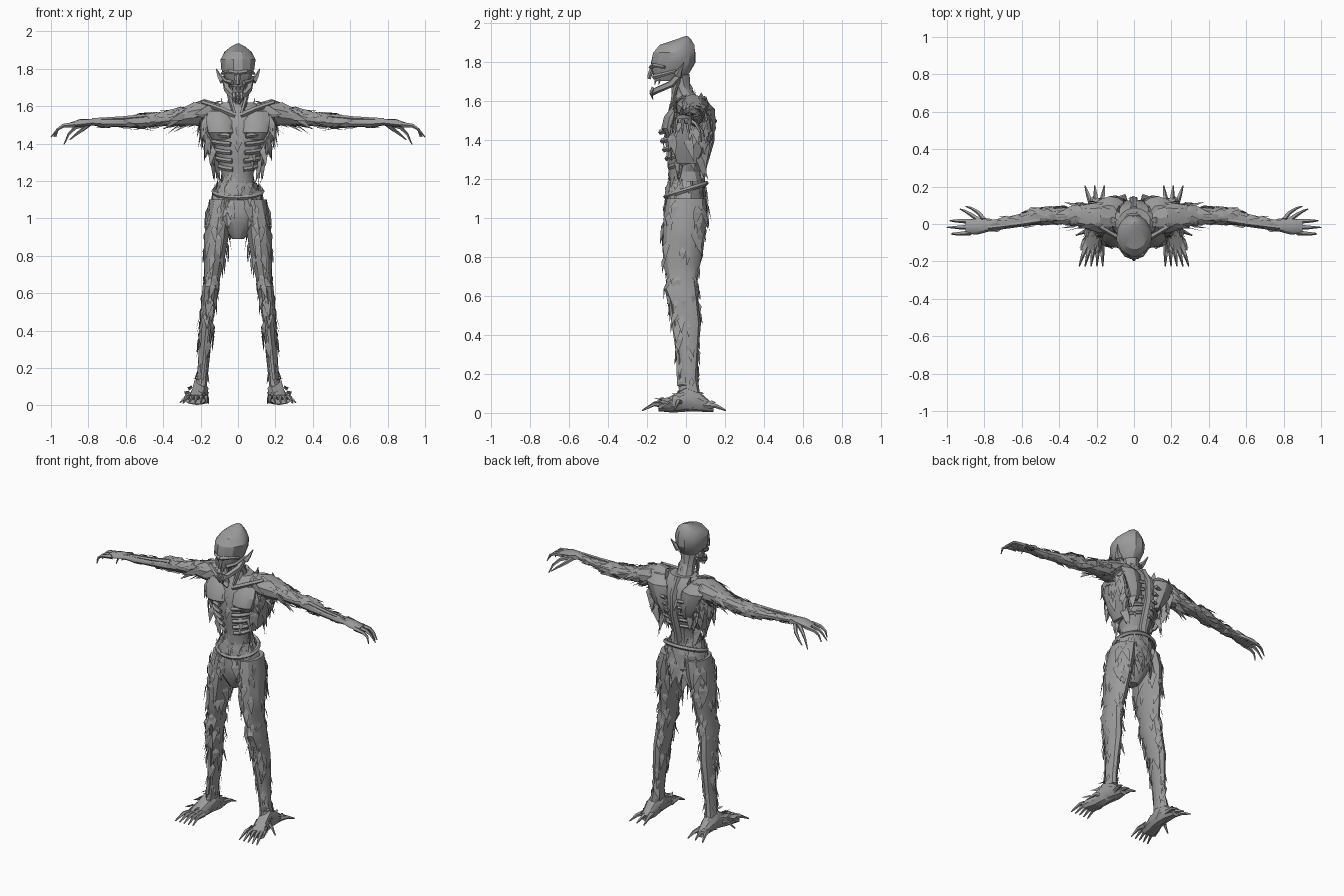
import bpy, bmesh, math, random
from mathutils import Vector

random.seed(7)
cube = bpy.data.objects.get("Cube")
if cube:
    bpy.data.objects.remove(cube)

X, Y, Z = Vector((1, 0, 0)), Vector((0, 1, 0)), Vector((0, 0, 1))
skin = bpy.data.materials.new("grey skin")
skin.use_nodes = True
GREY = (0.33, 0.33, 0.33, 1)
skin.diffuse_color = GREY
skin.node_tree.nodes["Principled BSDF"].inputs["Base Color"].default_value = GREY


def finish(name, bm, mirror, smooth=True):
    """Turn a bmesh into an object, optionally mirrored left to right."""
    bmesh.ops.recalc_face_normals(bm, faces=bm.faces)
    mesh = bpy.data.meshes.new(name)
    bm.to_mesh(mesh)
    bm.free()
    mesh.materials.append(skin)
    obj = bpy.data.objects.new(name, mesh)
    bpy.context.collection.objects.link(obj)
    if mirror:
        obj.modifiers.new("mirror", "MIRROR").use_mirror_merge = False
    if smooth:
        bpy.ops.object.select_all(action="DESELECT")
        obj.select_set(True)
        bpy.context.view_layer.objects.active = obj
        bpy.ops.object.shade_smooth_by_angle(angle=math.radians(28))
    return obj


def skin_rings(bm, loops):
    """Bridge equal loops of points with quads and close both ends."""
    rings = [[bm.verts.new(p) for p in loop] for loop in loops]
    n = len(rings[0])
    for low, high in zip(rings, rings[1:]):
        for i in range(n):
            j = (i + 1) % n
            bm.faces.new((low[i], low[j], high[j], high[i]))
    bm.faces.new(rings[0])
    bm.faces.new(rings[-1])


def loft(name, rings, u=X, v=Y, sides=10, rough=0.005, mirror=False):
    """Body part through oval rings: centre, half width on u and on v."""
    bm = bmesh.new()
    loops = []
    for x, y, z, a, b in rings:
        loop = []
        for i in range(sides):
            t = math.tau * (i + 0.5) / sides
            k = random.uniform(-rough, rough)
            loop.append(Vector((x, y, z)) + u * (a + k) * math.cos(t) + v * (b + k) * math.sin(t))
        loops.append(loop)
    skin_rings(bm, loops)
    return finish(name, bm, mirror)


def strands(name, paths, radius, tip=0.2, sides=5, mirror=False):
    """Round strands along paths, narrowing toward the tip."""
    bm = bmesh.new()
    for path in paths:
        pts = [Vector(p) for p in path]
        ref = Y if abs((pts[-1] - pts[0]).normalized().z) > 0.8 else Z
        loops = []
        for i, p in enumerate(pts):
            d = pts[min(i + 1, len(pts) - 1)] - pts[max(i - 1, 0)]
            u = d.cross(ref).normalized()
            v = d.cross(u).normalized()
            r = radius * (1 + (tip - 1) * i / (len(pts) - 1))
            angles = [math.tau * k / sides for k in range(sides)]
            loops.append([p + (u * math.cos(t) + v * math.sin(t)) * r for t in angles])
        skin_rings(bm, loops)
    return finish(name, bm, mirror)


def tatters(name, rings, count, size, drop=-Z, u=X, v=Y, mirror=False, flare=0.35):
    """Scatter torn pointed flakes over the surface of a loft."""
    bm = bmesh.new()
    drop = Vector(drop).normalized()
    for _ in range(count):
        i = random.randrange(len(rings) - 1)
        f = random.random()
        x, y, z, a, b = [p + (q - p) * f for p, q in zip(rings[i], rings[i + 1])]
        t = random.uniform(0, math.tau)
        out = u * math.cos(t) + v * math.sin(t)
        side = (v * b * math.cos(t) - u * a * math.sin(t)).normalized()
        at = Vector((x, y, z)) + u * a * math.cos(t) + v * b * math.sin(t)
        size_now = size * random.uniform(0.5, 1.3)
        lift = out * size_now * 0.12
        left = at - side * size_now * 0.28 + lift
        right = at + side * size_now * 0.28 + lift * random.random()
        top = at - drop * size_now * 0.5 - lift * 0.5
        point = at + drop * size_now + out * size_now * random.uniform(0, flare)
        point += side * size_now * random.uniform(-0.3, 0.3)
        q = [bm.verts.new(p) for p in (left, right, top, point)]
        for a1, b1, c1 in ((0, 1, 2), (0, 1, 3), (1, 2, 3), (0, 2, 3)):
            bm.faces.new((q[a1], q[b1], q[c1]))
    return finish(name, bm, mirror, smooth=False)


# Head: peaked skull, brow, cheeks, nose, jaw and ears
skull = [(0, -.09, 1.705, .045, .075), (0, -.075, 1.75, .072, .1), (0, -.066, 1.8, .092, .117),
         (0, -.06, 1.85, .095, .112), (0, -.047, 1.89, .074, .09), (0, -.01, 1.92, .035, .035),
         (0, 0, 1.935, .006, .006)]
loft("skull", skull, sides=12, rough=.003)
strands("brow", [[(0, -.178, 1.775), (.045, -.165, 1.785), (.085, -.11, 1.775)]], .014, .6, mirror=True)
strands("cheekbone", [[(.03, -.165, 1.725), (.065, -.125, 1.735), (.08, -.05, 1.755)]], .014, .6, mirror=True)
strands("nose", [[(0, -.17, 1.775), (0, -.185, 1.74), (0, -.19, 1.715)]], .014, .7)
strands("jaw", [[(.066, -.035, 1.735), (.058, -.075, 1.69), (.032, -.145, 1.66), (0, -.175, 1.645)]],
        .019, .9, mirror=True)
strands("chin_shreds", [[(x, -.165, 1.67), (x, -.18, 1.64), (x / 2, -.17, 1.61)] for x in (-.02, 0, .02)], .013)
strands("teeth", [[(x, -.165 + abs(x), 1.715), (x, -.17 + abs(x), 1.685)] for x in (-.03, -.01, .01, .03)], .008)
strands("ear", [[(.08, -.04, 1.735), (.1, -.03, 1.76), (.117, -.01, 1.8)]], .022, .1, mirror=True)

# Neck with cords
neck = [(0, .02, 1.56, .085, .07), (0, .005, 1.62, .055, .055), (0, -.025, 1.68, .046, .05), (0, -.04, 1.74, .05, .055)]
loft("neck", neck)
strands("neck_cord", [[(.055, -.04, 1.71), (.045, -.06, 1.65), (.02, -.075, 1.565)]], .013, .8, mirror=True)
tatters("neck_tatters", neck[:3], 26, .045)

# Torso: hollow belly, rib cage, chest and back
torso = [(0, 0, 1.15, .1, .09), (0, -.005, 1.24, .085, .082), (0, 0, 1.32, .115, .1), (0, .01, 1.42, .15, .122),
         (0, .015, 1.5, .165, .118), (0, .02, 1.57, .16, .095), (0, .02, 1.62, .085, .065)]
loft("torso", torso, sides=14)
loft("chest_muscle", [(.085, -.07, 1.42, .05, .03), (.09, -.085, 1.46, .075, .042),
                      (.095, -.07, 1.52, .08, .045), (.1, -.035, 1.575, .06, .03)], mirror=True)
strands("collar_bone", [[(.015, -.075, 1.55), (.09, -.07, 1.585), (.19, -.01, 1.62)]], .016, .8, mirror=True)
arcs = []
for z, w in ((1.29, .108), (1.335, .127), (1.38, .142), (1.425, .155), (1.47, .165)):
    turn = [math.radians(d) for d in range(-75, 90, 15)]
    arcs.append([(w * math.cos(t), .01 + w * .88 * math.sin(t), z + .03 * math.sin(t)) for t in turn])
strands("ribs", arcs, .014, .8, mirror=True)
strands("spine", [[(0, .07, 1.16), (0, .08, 1.25), (0, .125, 1.4), (0, .13, 1.52), (0, .08, 1.62)]], .025, .8)
blade = [(.085, .1, 1.38, .02, .02), (.1, .115, 1.46, .055, .035), (.13, .11, 1.56, .075, .035), (.14, .07, 1.61, .05, .03)]
loft("shoulder_blade", blade, mirror=True)
tatters("back_tatters", blade, 22, .07, mirror=True)
flank = [(.175, .03, 1.53, .03, .085), (.165, .025, 1.45, .03, .1), (.14, .015, 1.36, .025, .085), (.12, .01, 1.28, .012, .05)]
loft("flank", flank, mirror=True)
tatters("flank_tatters", flank, 55, .075, mirror=True)
tatters("torso_tatters", torso[2:5], 30, .055)
tatters("waist_tatters", torso[:2], 18, .045)

# Hips, drooping belt and torn loincloth
hips = [(0, 0, 1.19, .1, .088), (0, 0, 1.12, .135, .098), (0, 0, 1.04, .145, .11),
        (0, -.01, .97, .1, .09), (0, -.02, .89, .03, .04)]
loft("hips", hips, sides=12)
turn = [math.tau * i / 20 for i in range(21)]
strands("belt", [[(.13 * math.sin(t), -.104 * math.cos(t), 1.145 - .035 * math.cos(t)) for t in turn]], .013, 1)
tatters("hip_tatters", hips[:4], 75, .085)
tatters("belt_tatters", hips[:2], 24, .04, drop=Z)

# Legs
leg = [(.085, 0, 1.1, .07, .1), (.105, -.005, 1, .07, .112), (.117, -.015, .88, .063, .105),
       (.13, -.02, .76, .053, .092), (.14, -.02, .68, .042, .075), (.147, -.025, .635, .046, .088),
       (.155, -.01, .57, .04, .075), (.165, .005, .46, .038, .068), (.178, .012, .3, .032, .052),
       (.188, .012, .18, .029, .045), (.2, .015, .08, .036, .058)]
loft("leg", leg, mirror=True)
tatters("thigh_tatters", leg[:4], 38, .075, mirror=True, flare=.25)
tatters("knee_tatters", leg[3:7], 24, .05, mirror=True)
tatters("calf_tatters", leg[6:9], 30, .065, mirror=True, flare=.5)
tatters("ankle_tatters", leg[8:], 20, .045, mirror=True)
strands("shin_bone", [[(.15, -.09, .62), (.163, -.058, .45), (.18, -.035, .28), (.195, -.035, .14)]], .016, .8, mirror=True)

# Feet with splayed toes in front and claws behind
foot = [(.2, .14, .025, .025, .02), (.2, .07, .055, .042, .05), (.205, 0, .07, .045, .065),
        (.215, -.07, .045, .05, .042), (.23, -.14, .03, .055, .024)]
loft("foot", foot, u=X, v=Z, mirror=True)
toes = [[(.21 + s * .025, -.1, .04), (.222 + s * .037, -.165, .045), (.23 + s * .045, -.225, .012)]
        for s in (-1.4, -.7, 0, .7, 1.4)]
toes += [[(.2 + s * .02, .09, .04), (.205 + s * .04, .155, .035), (.21 + s * .052, .205, .012)] for s in (-1, 0, 1)]
toes += [[(.22, -.02, .05), (.265, -.04, .06), (.31, -.06, .015)]]
strands("toes", toes, .019, .2, mirror=True)
tatters("foot_tatters", foot, 26, .04, drop=(.3, -1, -.1), u=X, v=Z, mirror=True).location.z = .012

# Arms held straight out
arm = [(.1, .03, 1.56, .075, .055), (.18, .035, 1.565, .085, .07), (.25, .04, 1.555, .072, .058),
       (.33, .045, 1.538, .05, .042), (.43, .045, 1.525, .039, .035), (.52, .04, 1.52, .043, .038),
       (.6, .02, 1.513, .035, .026), (.72, 0, 1.512, .03, .021), (.78, -.01, 1.515, .033, .017),
       (.84, -.013, 1.51, .044, .02), (.9, -.015, 1.5, .038, .014)]
loft("arm", arm, u=Y, v=Z, rough=.003, mirror=True)
tatters("shoulder_tatters", arm[:4], 42, .065, (1, 0, -.5), Y, Z, True)
tatters("upper_arm_tatters", arm[3:6], 22, .06, (1, 0, -.1), Y, Z, True, .15)
tatters("elbow_tatters", arm[4:7], 18, .05, (-1, 0, 0), Y, Z, True, .4)
tatters("forearm_tatters", arm[6:9], 14, .045, (1, 0, 0), Y, Z, True, .15)
strands("forearm_cord", [[(.5, .02, 1.545), (.62, 0, 1.535), (.78, -.02, 1.528)]], .014, .6, mirror=True)

# Clawed hands
fingers = [[(.87, y, 1.502), (.935, y * 1.15, 1.495), (.965, y * 1.15, 1.475), (tip, y * 1.2, 1.435)]
           for y, tip in ((-.045, .975), (-.015, 1), (.015, .985))]
fingers += [[(.82, .015, 1.505), (.87, .05, 1.485), (.905, .07, 1.45), (.93, .08, 1.395)],
            [(.79, .01, 1.51), (.83, .06, 1.475), (.87, .085, 1.445), (.9, .095, 1.42)]]
strands("fingers", fingers, .015, .2, mirror=True)
